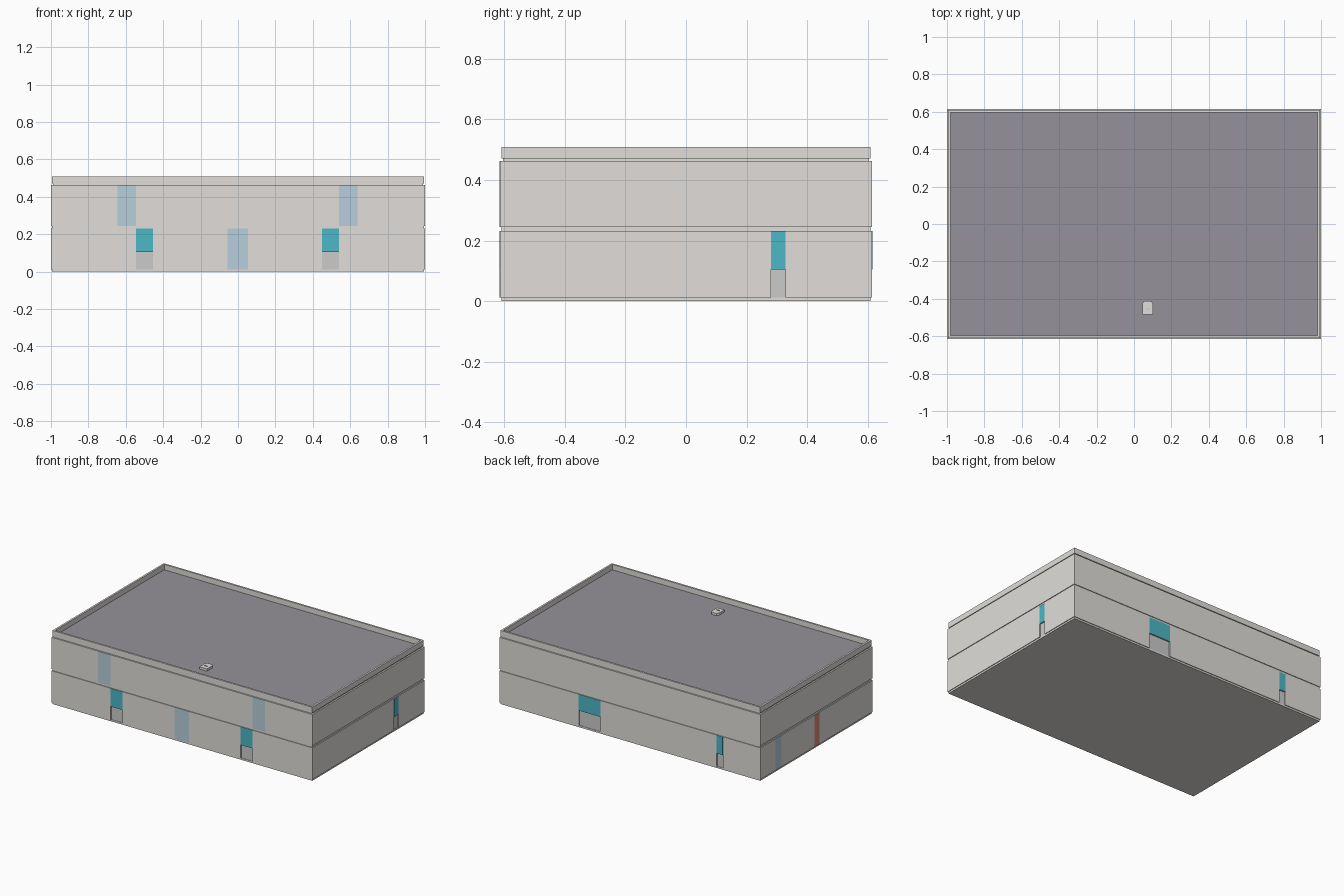
import bpy, bmesh
from mathutils import Matrix

if "Cube" in bpy.data.objects:
    bpy.data.objects.remove(bpy.data.objects["Cube"])

HX, HY = 1.0, 0.614          # half width and half depth of the walls
Z0, Z1, Z2, Z3, Z4, Z5 = 0.012, 0.231, 0.245, 0.462, 0.472, 0.509
INSET = 0.005


def material(name, rgb):
    m = bpy.data.materials.new(name)
    m.diffuse_color = (*rgb, 1)
    m.use_nodes = True
    m.node_tree.nodes["Principled BSDF"].inputs["Base Color"].default_value = m.diffuse_color
    return m


CONCRETE = material("concrete", (0.75, 0.73, 0.70))
ROOF = material("roofing", (0.30, 0.29, 0.32))
TEAL = material("teal", (0.07, 0.48, 0.57))
BLUE = material("pale_blue", (0.48, 0.62, 0.71))
RED = material("red", (0.72, 0.25, 0.20))
DOOR = material("door_grey", (0.74, 0.74, 0.75))


def add_box(bm, lo, hi):
    size = [h - l for l, h in zip(lo, hi)]
    mid = [(h + l) / 2 for l, h in zip(lo, hi)]
    bmesh.ops.create_cube(bm, size=1, matrix=Matrix.Translation(mid) @ Matrix.Diagonal((*size, 1)))


def finish(bm, name, mat):
    me = bpy.data.meshes.new(name)
    bm.to_mesh(me)
    bm.free()
    ob = bpy.data.objects.new(name, me)
    bpy.context.collection.objects.link(ob)
    if mat:
        me.materials.append(mat)
    return ob


def box(name, lo, hi, mat=CONCRETE):
    bm = bmesh.new()
    add_box(bm, lo, hi)
    return finish(bm, name, mat)


def slab(name, z0, z1, inset=0.0, mat=CONCRETE):
    return box(name, (inset - HX, inset - HY, z0), (HX - inset, HY - inset, z1), mat)


def wall_limits(side, a, b, z0, z1, inner, outer):
    """Corners of a box on a wall, measured outward from the wall face."""
    sign = -1 if side in ("front", "left") else 1
    along_x = side in ("front", "back")
    half = HY if along_x else HX
    n0, n1 = sorted((sign * (half + inner), sign * (half + outer)))
    if along_x:
        return (a, n0, z0), (b, n1, z1)
    return (n0, a, z0), (n1, b, z1)


# Stacked storeys with narrow recessed joints
slab("base_plinth", 0, Z0, INSET)
lower = slab("lower_storey", Z0, Z1)
slab("middle_joint", Z1, Z2, INSET)
slab("upper_storey", Z2, Z3)
slab("roof_joint", Z3, Z4 - 0.001, 0.01)

# Doors with teal panels above: side, start, end, door top
doors = [("front", -0.545, -0.455, 0.105), ("front", 0.45, 0.54, 0.105),
         ("right", 0.28, 0.328, 0.105),
         ("back", 0.224, 0.391, 0.118), ("back", -0.712, -0.665, 0.105)]
cut = bmesh.new()
for i, (side, a, b, top) in enumerate(doors, 1):
    add_box(cut, *wall_limits(side, a, b, Z0 - 0.01, top, -0.02, 0.02))
    box(f"door_{i}", *wall_limits(side, a, b, Z0, top, -0.022, -0.008), DOOR)
    box(f"door_panel_{i}", *wall_limits(side, a, b, top, Z1, -0.001, 0.001), TEAL)

# Door recesses
cutter = finish(cut, "door_cutter", None)
cutter.hide_render = True
cutter.hide_set(True)
mod = lower.modifiers.new("door_recesses", "BOOLEAN")
mod.operation = "DIFFERENCE"
mod.solver = "EXACT"
mod.object = cutter

# Full-height coloured wall panels
strips = [("front", -0.643, -0.545, Z2, Z3, BLUE), ("front", 0.54, 0.638, Z2, Z3, BLUE),
          ("front", -0.056, 0.054, Z0, Z1, BLUE),
          ("left", 0.385, 0.45, Z0, Z1, BLUE), ("left", -0.033, 0.022, Z0, Z1, RED)]
for i, (side, a, b, z0, z1, mat) in enumerate(strips, 1):
    box(f"wall_panel_{i}", *wall_limits(side, a, b, z0, z1, -0.001, 0.001), mat)

# Parapet ring
bm = bmesh.new()
T = 0.013
rings = []
for inset, z in ((INSET, Z4 - 0.002), (INSET, Z5), (INSET + T, Z5), (INSET + T, Z4 - 0.002)):
    x, y = HX - inset, HY - inset
    rings.append([bm.verts.new((sx * x, sy * y, z)) for sx, sy in ((-1, -1), (1, -1), (1, 1), (-1, 1))])
for k in range(4):
    r, s = rings[k], rings[(k + 1) % 4]
    for j in range(4):
        bm.faces.new((r[j], r[(j + 1) % 4], s[(j + 1) % 4], s[j]))
bmesh.ops.recalc_face_normals(bm, faces=bm.faces)
finish(bm, "parapet", CONCRETE)

# Roof deck inside the parapet
slab("roof_deck", Z3 + 0.002, Z4, INSET + T - 0.001, ROOF)


# Small roof vent with clipped rear corners
def vent(name, scale, z0, z1, mat):
    outline = [(-0.028, -0.037), (0.028, -0.037), (0.028, 0.022), (0.018, 0.037),
               (-0.018, 0.037), (-0.028, 0.022)]
    bm = bmesh.new()
    face = bm.faces.new([bm.verts.new((0.073 + x * scale, -0.448 + y * scale, z0)) for x, y in outline])
    ext = bmesh.ops.extrude_face_region(bm, geom=[face])
    verts = [g for g in ext["geom"] if isinstance(g, bmesh.types.BMVert)]
    bmesh.ops.translate(bm, verts=verts, vec=(0, 0, z1 - z0))
    bmesh.ops.recalc_face_normals(bm, faces=bm.faces)
    finish(bm, name, mat)


vent("roof_vent", 1.0, Z4 - 0.001, Z4 + 0.016, CONCRETE)
box("roof_vent_handle", (0.063, -0.457, Z4 + 0.015), (0.083, -0.452, Z4 + 0.02), DOOR)
